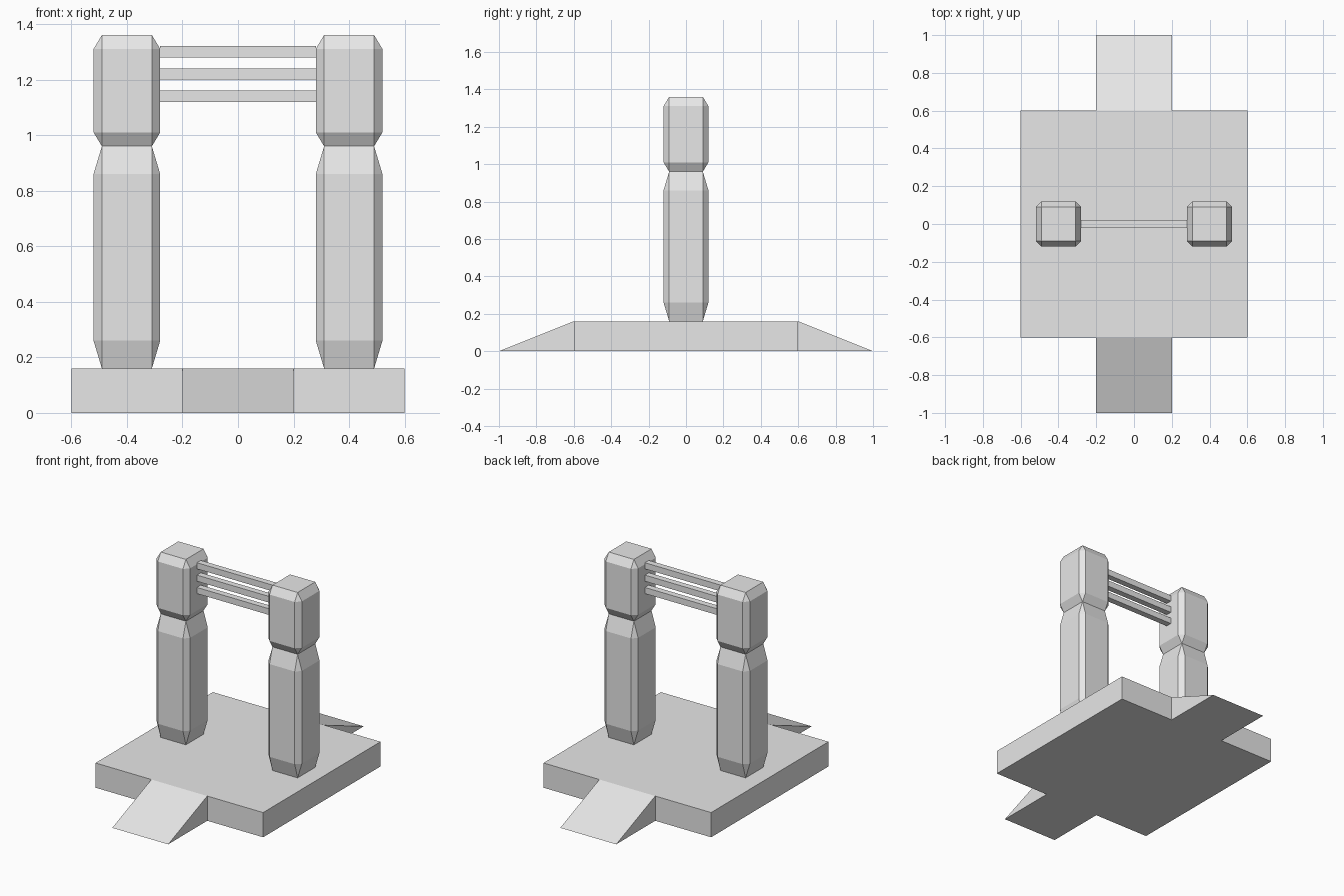
import bpy, bmesh

cube = bpy.data.objects.get("Cube")
if cube:
    bpy.data.objects.remove(cube, do_unlink=True)

# One plain grey for the whole model
grey = bpy.data.materials.new("light_grey")
grey.use_nodes = True
colour = (0.8, 0.8, 0.8, 1)
grey.diffuse_color = colour
grey.node_tree.nodes["Principled BSDF"].inputs["Base Color"].default_value = colour


def finish(name, bm):
    bmesh.ops.recalc_face_normals(bm, faces=bm.faces)
    mesh = bpy.data.meshes.new(name)
    bm.to_mesh(mesh)
    bm.free()
    mesh.materials.append(grey)
    obj = bpy.data.objects.new(name, mesh)
    bpy.context.collection.objects.link(obj)
    return obj


def box(name, size, centre):
    bm = bmesh.new()
    bmesh.ops.create_cube(bm, size=1)
    bmesh.ops.scale(bm, vec=size, verts=bm.verts)
    bmesh.ops.translate(bm, vec=centre, verts=bm.verts)
    return finish(name, bm)


def ring(bm, x, z, wide):
    """Eight points: chamfered square when wide, plain square (doubled corners) when narrow."""
    i, o = 0.09, 0.12 if wide else 0.09
    pts = [(i, -o), (o, -i), (o, i), (i, o), (-i, o), (-o, i), (-o, -i), (-i, -o)]
    return [bm.verts.new((x + px, py, z)) for px, py in pts]


def pillar(name, x):
    levels = [(0.16, False), (0.26, True), (0.86, True), (0.96, False),
              (1.01, True), (1.31, True), (1.36, False)]
    bm = bmesh.new()
    rings = [ring(bm, x, z, wide) for z, wide in levels]
    for low, high in zip(rings, rings[1:]):
        for k in range(8):
            n = (k + 1) % 8
            bm.faces.new((low[k], low[n], high[n], high[k]))
    bm.faces.new(rings[0][::-1])
    bm.faces.new(rings[-1])
    bmesh.ops.remove_doubles(bm, verts=bm.verts, dist=0.0001)
    return finish(name, bm)


def ramp(name, side):
    # Triangular side profile extruded across the width
    bm = bmesh.new()
    profile = [(0.6, 0), (1.0, 0), (0.6, 0.16)]
    face = bm.faces.new([bm.verts.new((-0.2, side * y, z)) for y, z in profile])
    new = bmesh.ops.extrude_face_region(bm, geom=[face])["geom"]
    moved = [g for g in new if isinstance(g, bmesh.types.BMVert)]
    bmesh.ops.translate(bm, vec=(0.4, 0, 0), verts=moved)
    return finish(name, bm)


# Square platform with a ramp at front and back
box("platform", (1.2, 1.2, 0.16), (0, 0, 0.08))
ramp("front_ramp", -1)
ramp("back_ramp", 1)

# Pair of pinched, chamfered pillars
pillar("left_pillar", 0.4)
pillar("right_pillar", -0.4)

# Three rails joining the pillar heads
for label, z in (("lower", 1.14), ("middle", 1.22), ("upper", 1.30)):
    box(label + "_rail", (0.56, 0.04, 0.04), (0, 0, z))
